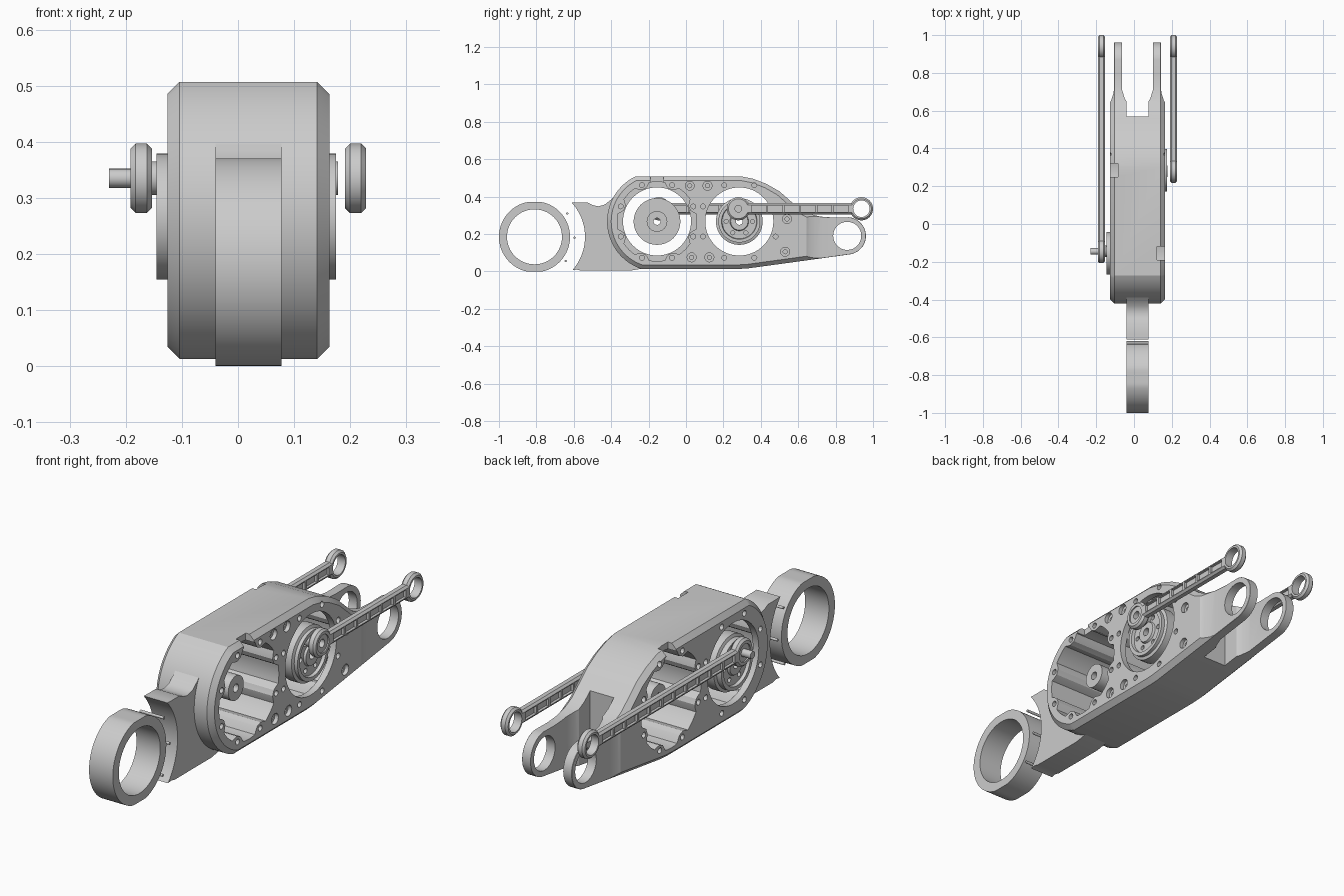
import bpy, bmesh
from math import sin, cos, pi, radians, asin, sqrt
from mathutils import Vector

if "Cube" in bpy.data.objects:
    bpy.data.objects.remove(bpy.data.objects["Cube"])

X0 = 0.0185            # mid plane of the limb
HALF = 0.1445          # half width of the housing
CZ = 0.267             # height of the two drive axes
UNITS = [(-0.155, -1, 1.085), (0.285, 1, 0.65)]   # y, output side, link length


def arc(cy, cz, r, a0, a1, n):
    return [(cy + r * cos(radians(a0 + (a1 - a0) * i / n)),
             cz + r * sin(radians(a0 + (a1 - a0) * i / n))) for i in range(n + 1)]


def finish(name, bm):
    bmesh.ops.recalc_face_normals(bm, faces=bm.faces)
    me = bpy.data.meshes.new(name)
    bm.to_mesh(me)
    bm.free()
    ob = bpy.data.objects.new(name, me)
    bpy.context.collection.objects.link(ob)
    return ob


def prism(name, pts, a, b, axis='X', bevel=0):
    """Extrude a (y,z) outline along x, or an (x,y) outline along z."""
    bm = bmesh.new()
    place = (lambda p, t: (t, *p)) if axis == 'X' else (lambda p, t: (*p, t))
    rows = [[bm.verts.new(place(p, t)) for p in pts] for t in (a, b)]
    caps = [bm.faces.new(r) for r in rows]
    n = len(pts)
    for i in range(n):
        j = (i + 1) % n
        bm.faces.new((rows[0][i], rows[0][j], rows[1][j], rows[1][i]))
    bmesh.ops.recalc_face_normals(bm, faces=bm.faces)
    if bevel:
        edges = [e for f in caps for e in f.edges]
        bmesh.ops.bevel(bm, geom=edges, offset=bevel, segments=1, affect='EDGES')
    return finish(name, bm)


def cyl(name, y, z, r, a, b, n=32):
    return prism(name, arc(y, z, r, 0, 360 * (n - 1) / n, n - 1), a, b)


def box(name, a, b, y0, y1, z0, z1):
    return prism(name, [(y0, z0), (y1, z0), (y1, z1), (y0, z1)], a, b)


def lathe(name, prof, y, z, s, n=48):
    """Closed (radius, u) profile turned about x; u is measured from the mid plane."""
    bm = bmesh.new()
    rings = [[bm.verts.new((X0 + s * u, y + r * cos(2 * pi * k / n), z + r * sin(2 * pi * k / n)))
              for k in range(n)] for r, u in prof]
    for i in range(len(rings)):
        A, B = rings[i], rings[(i + 1) % len(rings)]
        for k in range(n):
            bm.faces.new((A[k], A[(k + 1) % n], B[(k + 1) % n], B[k]))
    return finish(name, bm)


def boolean(ob, tools, op='DIFFERENCE'):
    bpy.context.view_layer.objects.active = ob
    for t in tools:
        m = ob.modifiers.new('cut', 'BOOLEAN')
        m.operation, m.solver, m.object = op, 'EXACT', t
        bpy.ops.object.modifier_apply(modifier=m.name)
        bpy.data.objects.remove(t)


# main housing with tapered fork outline
fork = (0.862, 0.19)
outline = ([(0.3, 0.507), (0.36, 0.495), (0.43, 0.468), (0.5, 0.428), (0.56, 0.375),
            (0.61, 0.333), (0.66, 0.308), (0.72, 0.293), (0.79, 0.288)]
           + arc(*fork, 0.1, 85, -84, 20)
           + [(0.55, 0.046), (0.33, 0.016), (0.28, 0.013)])
outline += arc(-0.155, CZ, 0.267, 252, 116, 32)[0:]
housing = prism('housing', outline, X0 - HALF, X0 + HALF, bevel=0.022)

cuts = [cyl('c', *fork, 0.075, -1, 1, 48)]
slot = [(-0.059, 0.57), (0.059, 0.57), (0.059, 0.65), (0.068, 0.665), (0.0815, 0.71),
        (0.0815, 1.2), (-0.0815, 1.2), (-0.0815, 0.71), (-0.068, 0.665), (-0.059, 0.65)]
cuts.append(prism('c', [(X0 + x, y) for x, y in slot], -1, 1, 'Z'))
for s in (-1, 1):      # thin the outside of each fork
    side = [(0.1235, 1.2), (0.1235, 0.72), (0.128, 0.69), (0.139, 0.655), (0.15, 0.635), (0.3, 0.635), (0.3, 1.2)]
    cuts.append(prism('c', [(X0 + s * x, y) for x, y in side], -1, 1, 'Z'))

for y, s, L in UNITS:
    # scalloped motor pocket, open on the side opposite the output
    pts = []
    for k in range(96):
        a = 2 * pi * k / 96
        d = abs((a + pi / 8) % (pi / 4) - 0)
        d = min(d, pi / 4 - d)
        r = 0.187 if d < 0.10 else 0.187 + 0.025 * min(1, (d - 0.10) / 0.08)
        pts.append((y + r * cos(a), CZ + r * sin(a)))
    cuts.append(prism('c', pts, X0 - s * 0.3, X0 + s * 0.115))
    cuts.append(cyl('c', y, CZ, 0.182, -1, 1, 64))
    # cable notch in the top edge
    cuts.append(box('c', X0 - s * 0.3, X0 - s * 0.104, y - 0.035, y + 0.035, 0.44, 0.6))
    # screw holes around pocket and output
    for k in range(8):
        a = pi / 8 + k * pi / 4
        for e in (s, -s):
            cuts.append(cyl('c', y + 0.21 * cos(a), CZ + 0.21 * sin(a), 0.013,
                            X0 + e * 0.3, X0 + e * (HALF - 0.02), 12))

# counterbored case screws
for y, z in [(0.02, 0.458), (0.115, 0.458), (0.03, 0.075), (0.125, 0.075), (0.54, 0.28), (0.53, 0.105)]:
    cuts.append(cyl('c', y, z, 0.024, X0 + 0.3, X0 + HALF - 0.018, 20))
    cuts.append(cyl('c', y, z, 0.011, X0 + 0.3, X0 + HALF - 0.045, 12))
boolean(housing, cuts)

# neck joining the housing to the front ring
ring_c = (-0.81, 0.185)
neck = arc(*ring_c, 0.27, 43, -41.5, 20)
neck = [(y, z) for y, z in neck]
neck = ([(-0.585, 0.368)] + neck + [(-0.585, 0.01), (-0.56, 0.004), (-0.3, 0.004), (-0.2, 0.02)]
        + arc(-0.155, CZ, 0.24, 258, 141, 24)
        + [(-0.365, 0.42), (-0.4, 0.385), (-0.435, 0.357), (-0.47, 0.348), (-0.5, 0.355), (-0.525, 0.368)])
prism('neck', neck, X0 - 0.059, X0 + 0.059)

# front ring with flattened top and bottom
ring_pts = [(y, min(max(z, 0.0), 0.37)) for y, z in arc(*ring_c, 0.19, 0, 356.25, 95)]
ring = prism('front_ring', ring_pts, X0 - 0.059, X0 + 0.059)
boolean(ring, [cyl('c', ring_c[0], ring_c[1], 0.147, -1, 1, 64)])

# thin pins between ring and neck
for y, z in [(-0.635, 0.31), (-0.595, 0.18), (-0.643, 0.055)]:
    cyl('ring_pin', y, z, 0.006, X0 - 0.059, X0 + 0.059, 12)

for y, s, L in UNITS:
    # stepped output disc with hub tube
    out = 0.156 if s > 0 else 0.164
    prof = [(0.018, -0.08), (0.055, -0.08), (0.055, 0.085), (0.125, 0.085), (0.125, 0.135), (0.112, 0.14),
            (0.112, out), (0.095, out), (0.092, out - 0.014), (0.05, out - 0.014), (0.046, out - 0.004),
            (0.018, out - 0.004)]
    disc = lathe('output_disc', prof, y, CZ, s)
    holes = [cyl('c', y + 0.07 * cos(k * pi / 3), CZ + 0.07 * sin(k * pi / 3), 0.011,
                 X0 + s * 0.11, X0 + s * 0.3, 12) for k in range(6) if k != 9]
    boolean(disc, holes)

    # crank boss, plus the long crank pin on the left
    jy, jz = (y + 0.01 if s < 0 else y - 0.005), 0.335
    cyl('crank_boss', jy, jz, 0.03, X0 + s * 0.125, X0 + s * (0.160 if s > 0 else 0.175), 24)
    if s < 0:
        cyl('crank_pin', jy, jz, 0.017, X0 - 0.17, -0.23, 24)

    # push link: two eyes and a pocketed beam
    ey = 0.938
    th = 29
    pts = arc(ey, jz, 0.062, -180 + th, 180 - th, 32) + arc(jy, jz, 0.062, th, 360 - th, 32)
    link = prism('push_link', pts, X0 + s * 0.172, X0 + s * 0.21, bevel=0.009)
    tools = [cyl('c', jy, jz, 0.04, -1, 1), cyl('c', ey, jz, 0.044, -1, 1)]
    n = round((ey - jy - 0.13) / 0.0885)
    pitch = (ey - jy - 0.13) / n
    for i in range(n):
        a = jy + 0.065 + i * pitch + 0.006
        for u0, u1 in ((0.1, 0.184), (0.198, 0.3)):
            tools.append(box('c', X0 + s * u0, X0 + s * u1, a, a + pitch - 0.012, jz - 0.017, jz + 0.017))
    boolean(link, tools)
    # bearing sleeve in the crank eye
    lathe('crank_bearing', [(0.018, 0.178), (0.041, 0.178), (0.041, 0.204), (0.018, 0.204)], jy, jz, s, 32)

# smooth curved walls, keep hard edges
bpy.ops.object.select_all(action='DESELECT')
for ob in bpy.context.scene.objects:
    ob.select_set(True)
bpy.context.view_layer.objects.active = housing
bpy.ops.object.shade_smooth_by_angle(angle=radians(28))
